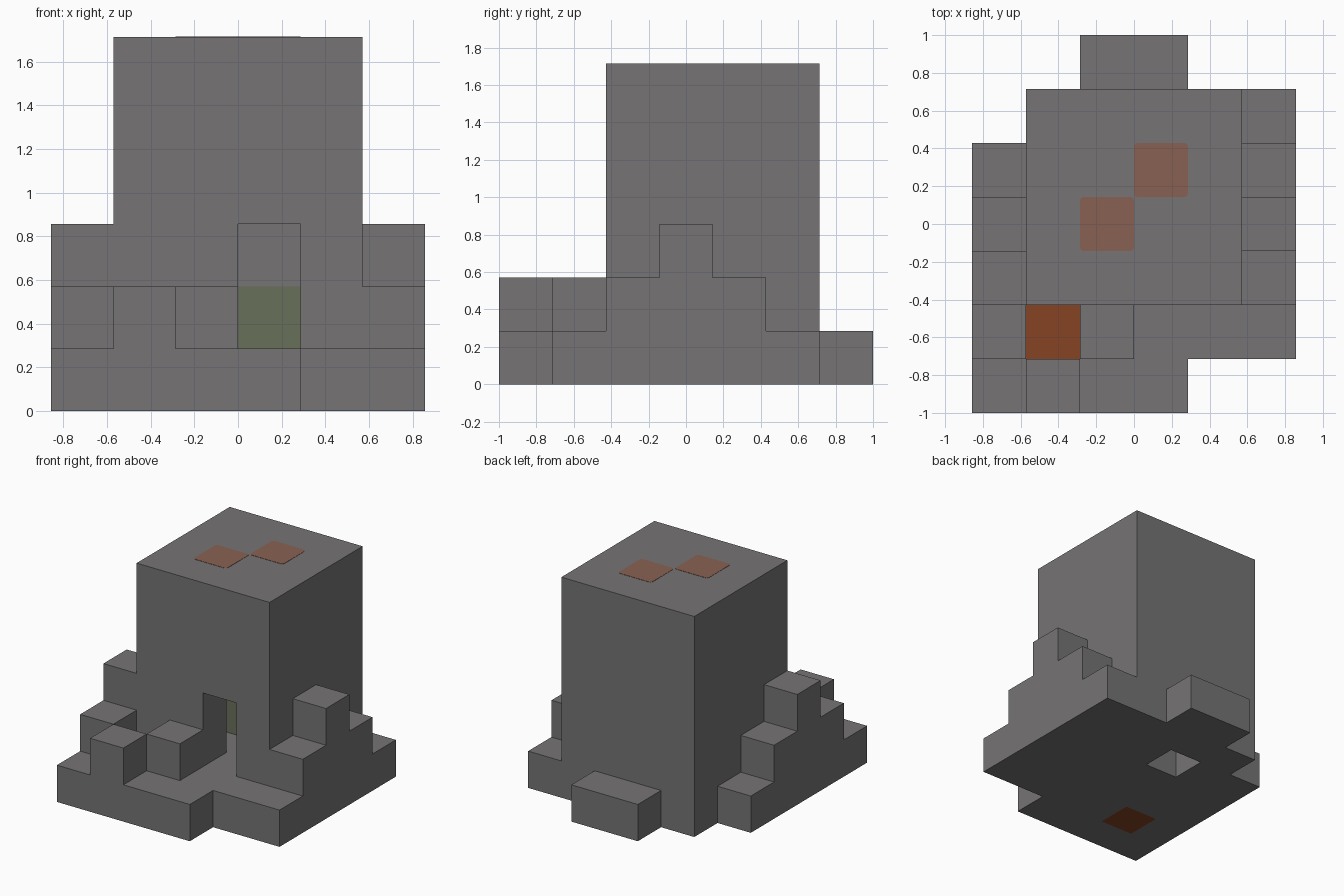
import bpy
import bmesh
from mathutils import Vector

U = 2 / 7                              # one block
ORIGIN = Vector((-3 * U, -1, 0))       # corner of the block grid

old = bpy.data.objects.get("Cube")
if old:
    bpy.data.objects.remove(old, do_unlink=True)


def material(name, rgb):
    mat = bpy.data.materials.new(name)
    mat.use_nodes = True
    mat.diffuse_color = (*rgb, 1)
    bsdf = next(n for n in mat.node_tree.nodes if n.type == "BSDF_PRINCIPLED")
    bsdf.inputs["Base Color"].default_value = (*rgb, 1)
    return mat


stone = material("grey stone", (0.18, 0.174, 0.177))
lava = material("deep orange", (0.24, 0.056, 0.018))
ember = material("faded orange", (0.25, 0.12, 0.085))
moss = material("moss green", (0.137, 0.16, 0.102))


def finish(name, bm, mat):
    mesh = bpy.data.meshes.new(name)
    bm.to_mesh(mesh)
    bm.free()
    mesh.materials.append(mat)
    obj = bpy.data.objects.new(name, mesh)
    bpy.context.scene.collection.objects.link(obj)
    return obj


def block(xs, ys, zs):
    """Set of grid cells in the half-open ranges."""
    return {(x, y, z) for x in range(*xs) for y in range(*ys) for z in range(*zs)}


def columns(steps, x):
    """Stacks of blocks above the base: row -> total height."""
    return {(x, y, z) for y, top in steps.items() for z in range(1, top)}


def build_cells(name, cells, solid):
    """Outer skin of the cells, with flat regions merged."""
    bm = bmesh.new()
    for cell in sorted(cells):
        for axis in range(3):
            for side in (0, 1):
                near = list(cell)
                near[axis] += 2 * side - 1
                if tuple(near) in solid:
                    continue
                a, b = (axis + 1) % 3, (axis + 2) % 3
                corners = []
                for da, db in ((0, 0), (1, 0), (1, 1), (0, 1)):
                    p = Vector(cell)
                    p[axis] += side
                    p[a] += da
                    p[b] += db
                    corners.append(bm.verts.new(ORIGIN + p * U))
                bm.faces.new(corners if side else corners[::-1])
    bmesh.ops.remove_doubles(bm, verts=bm.verts, dist=0.001)
    bmesh.ops.dissolve_limit(bm, angle_limit=0.01, verts=bm.verts, edges=bm.edges)
    return finish(name, bm, stone)


def plate(name, low, size, mat, rounding=0):
    bm = bmesh.new()
    bmesh.ops.create_cube(bm, size=1)
    for v in bm.verts:
        v.co = Vector(low) + Vector(size) * 0.5 + Vector(v.co[i] * size[i] for i in range(3))
    if rounding:
        upright = [e for e in bm.edges if abs(e.verts[0].co.z - e.verts[1].co.z) > size[2] / 2]
        bmesh.ops.bevel(bm, geom=upright, offset=rounding, segments=3,
                        profile=0.5, affect="EDGES")
    return finish(name, bm, mat)


# Base layer, open at the lava pit and the rear shaft
base = block((0, 4), (0, 1), (0, 1)) | block((0, 6), (1, 2), (0, 1))
base |= block((0, 6), (2, 5), (0, 1)) | block((1, 6), (5, 6), (0, 1))
base |= block((2, 4), (6, 7), (0, 1))
base -= {(1, 1, 0), (2, 4, 0)}

# Tower with a doorway and a small room behind it
doorway = block((3, 4), (2, 3), (1, 3))
room = block((2, 4), (3, 4), (1, 3))
tower = block((1, 5), (2, 6), (1, 6)) - doorway - room

parts = {
    "base": base,
    "tower": tower,
    "left_steps": columns({2: 2, 3: 3, 4: 2}, 5),
    "right_steps": columns({1: 2, 2: 3, 3: 2}, 0),
    "pit_front_wall": {(1, 0, 1)},
    "pit_side_wall": {(2, 1, 1)},
}
solid = set().union(*parts.values())
for part, cells in parts.items():
    build_cells(part, cells, solid)

# Lava at the bottom of the pit
T = 0.005
plate("lava_pool", ORIGIN + Vector((1, 1, 0)) * U, (U, U, T), lava)

# Mossy panel on the rear wall of the room
plate("moss_panel", ORIGIN + Vector((2, 4, 1)) * U - Vector((0, T, 0)), (2 * U, T, U), moss)

# Glowing patches on the roof
for name, x, y in (("roof_patch_front", 2, 3), ("roof_patch_rear", 3, 4)):
    plate(name, ORIGIN + Vector((x, y, 6)) * U, (U, U, 0.002), ember, 0.02)
